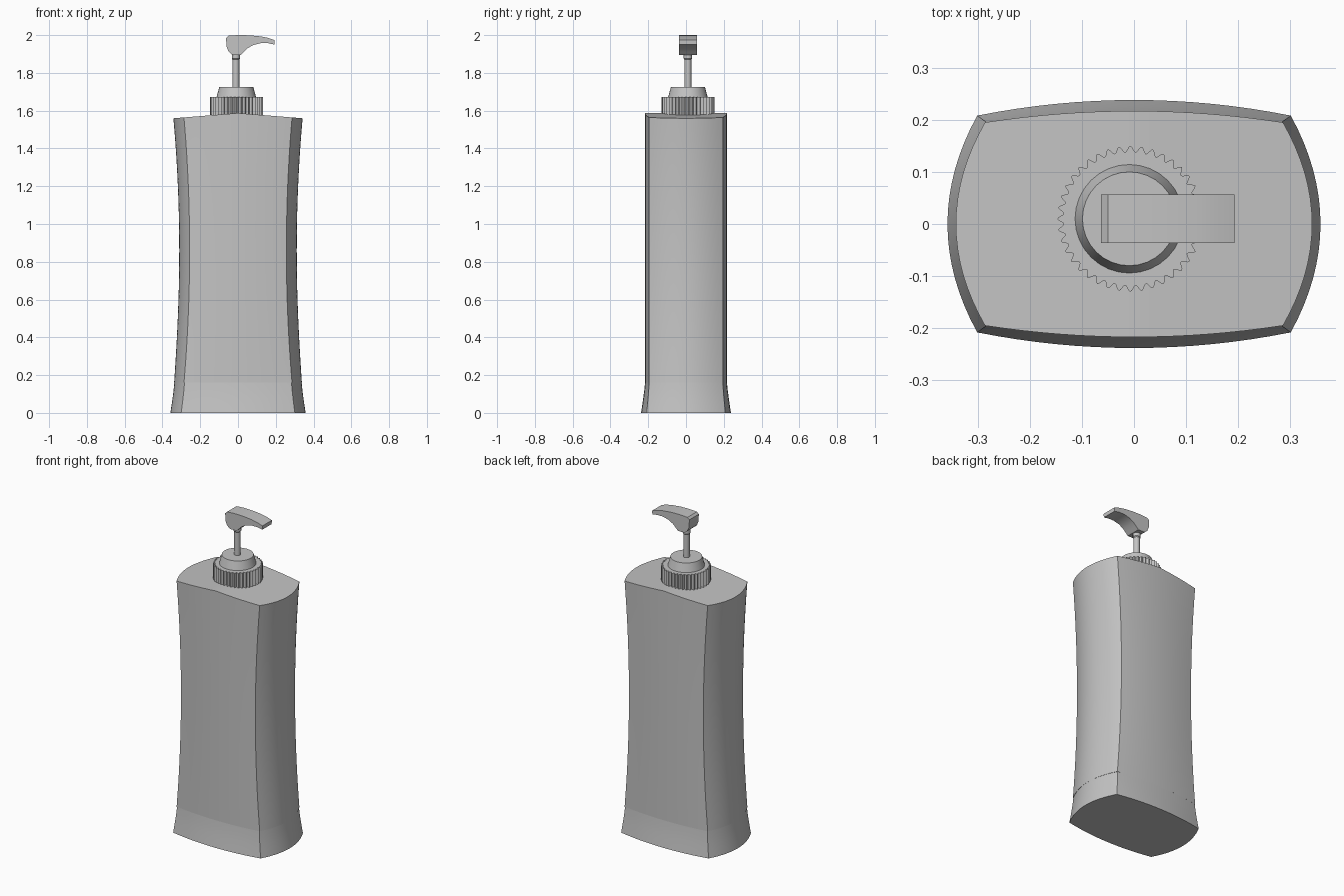
import bpy, bmesh, math

cube = bpy.data.objects.get("Cube")
if cube:
    bpy.data.objects.remove(cube, do_unlink=True)

grey = bpy.data.materials.new("plain_grey")
grey.use_nodes = True
colour = (0.55, 0.55, 0.55, 1)
grey.diffuse_color = colour
grey.node_tree.nodes["Principled BSDF"].inputs["Base Color"].default_value = colour


def make(name, verts, faces):
    mesh = bpy.data.meshes.new(name)
    mesh.from_pydata(verts, [], faces)
    bm = bmesh.new()
    bm.from_mesh(mesh)
    bmesh.ops.remove_doubles(bm, verts=bm.verts, dist=1e-5)
    bmesh.ops.recalc_face_normals(bm, faces=bm.faces)
    bm.to_mesh(mesh)
    bm.free()
    mesh.materials.append(grey)
    obj = bpy.data.objects.new(name, mesh)
    bpy.context.collection.objects.link(obj)
    bpy.ops.object.select_all(action="DESELECT")
    obj.select_set(True)
    bpy.context.view_layer.objects.active = obj
    bpy.ops.object.shade_smooth_by_angle(angle=math.radians(30))
    return obj


def loft(name, rings, caps):
    """Skin equal rings; close both ends with caps made from a ring size."""
    n = len(rings[0])
    verts = [p for ring in rings for p in ring]
    faces = []
    for r in range(len(rings) - 1):
        for k in range(n):
            a, b = r * n + k, r * n + (k + 1) % n
            faces.append((a, b, b + n, a + n))
    for start in (0, (len(rings) - 1) * n):
        faces += [tuple(start + i for i in f) for f in caps(n)]
    return make(name, verts, faces)


def strip_cap(n):
    """Strips across the ring, so that an arched roof stays clean."""
    faces = [(0, 1, n - 1), (n // 2 - 1, n // 2, n // 2 + 1)]
    return faces + [(k, k + 1, n - k - 1, n - k) for k in range(1, n // 2 - 1)]


def flat_cap(n):
    return [tuple(range(n))]


def outline(corner_x, end_x, corner_y, mid_y):
    """Bowed rectangle with four sharp corners, from the +x end round."""
    side, front = 8, 16
    quarter = []
    for i in range(side):
        t = i / side
        quarter.append((corner_x + (end_x - corner_x) * (1 - t * t), corner_y * t))
    for i in range(front // 2 + 1):
        t = 1 - 2 * i / front
        quarter.append((corner_x * t, corner_y + (mid_y - corner_y) * (1 - t * t)))
    half = quarter + [(-x, y) for x, y in reversed(quarter[:-1])]
    return half + [(x, -y) for x, y in reversed(half[1:-1])]


# Flared foot of the bottle
JOIN = 0.16
foot = []
for i in range(5):
    t = i / 4
    f = (1 - t) ** 1.2
    ring = outline(0.283 + 0.018 * f, 0.337 + 0.021 * f, 0.195 + 0.013 * f, 0.217 + 0.021 * f)
    foot.append([(x, y, JOIN * t) for x, y in ring])
loft("bottle_foot", foot, strip_cap)

# Waisted bottle body with a shallow arched roof
body = []
STEPS = 20
for i in range(STEPS + 1):
    t = i / STEPS
    waist = (2 * t - 1) ** 2
    lip = 0.004 * (1 - t) ** 8
    ring = outline(0.256 + 0.03 * waist, 0.311 + 0.031 * waist - lip, 0.195, 0.217)
    body.append([(x, y, JOIN + t * (1.587 - 0.08 * abs(x) - JOIN)) for x, y in ring])
loft("bottle_body", body, strip_cap)


def circle(radius, z, cx, cy, n=32, ripple=0.0, teeth=0):
    ring = []
    for k in range(n):
        a = math.tau * k / n
        r = radius + ripple * math.cos(teeth * a)
        ring.append((cx + r * math.cos(a), cy + r * math.sin(a), z))
    return ring


def turned(name, profile, cx, cy):
    loft(name, [circle(r, z, cx, cy) for r, z in profile], flat_cap)


# Ribbed screw cap
TEETH = 40
loft("screw_cap", [circle(0.134, z, -0.007, 0.01, TEETH * 8, 0.006, TEETH)
                   for z in (1.578, 1.673)], flat_cap)

# Pump collar and stem
turned("pump_collar", [(0.105, 1.67), (0.09, 1.726)], -0.009, 0.01)
turned("pump_stem", [(0.018, 1.72), (0.018, 1.87), (0.022, 1.875), (0.022, 1.91)], -0.011, 0.01)

# Spout head: side profile pushed through its width
profile = [(-0.063, 1.985), (-0.05, 1.997), (0.0, 2.0), (0.06, 1.999), (0.12, 1.993),
           (0.16, 1.985), (0.193, 1.974), (0.192, 1.95), (0.16, 1.957), (0.12, 1.957),
           (0.08, 1.947), (0.05, 1.93), (0.03, 1.91), (0.015, 1.896), (-0.03, 1.896),
           (-0.05, 1.913), (-0.061, 1.94)]
loft("spout_head", [[(x, y, z) for x, z in profile] for y in (-0.036, 0.057)], flat_cap)
